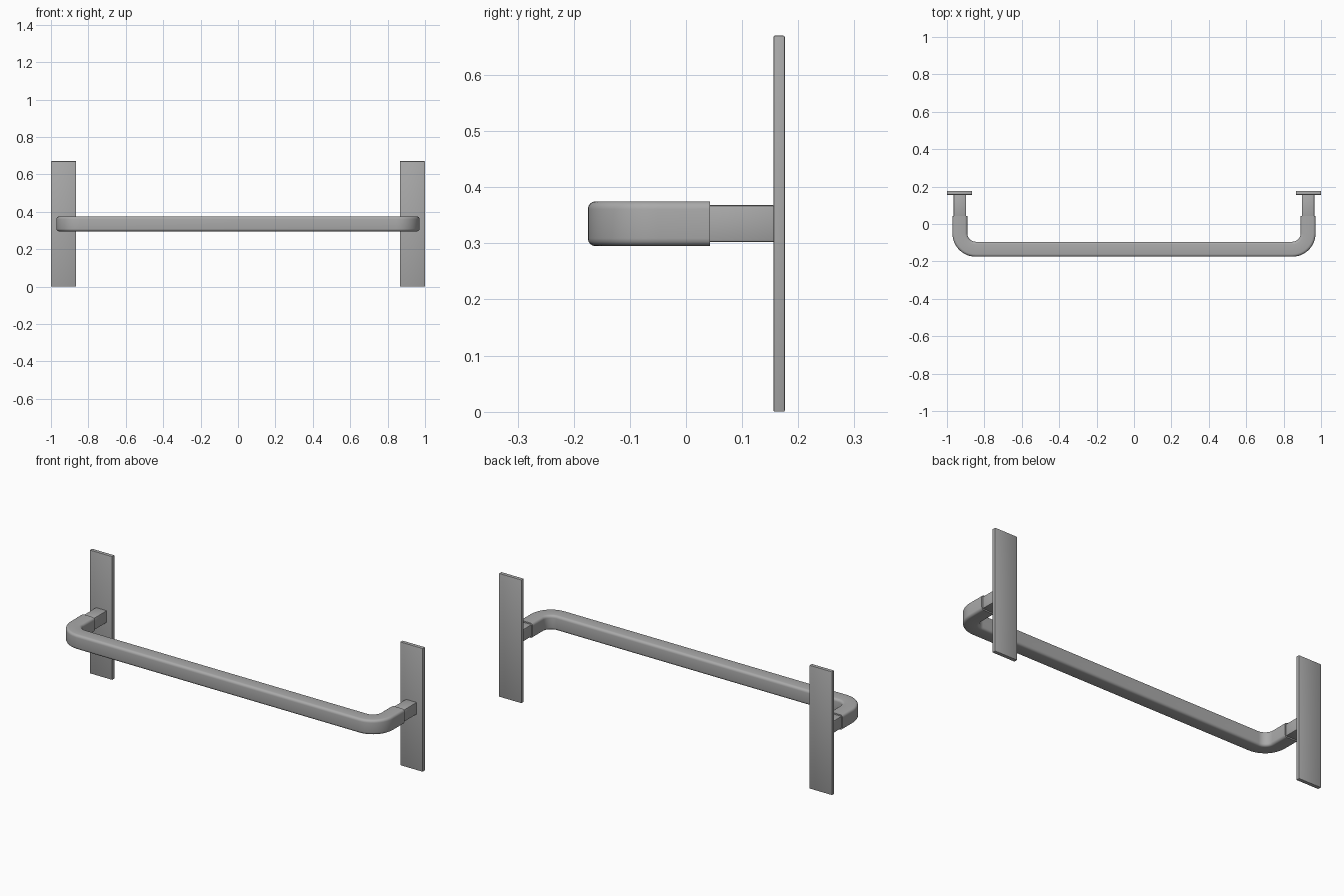
import bpy
import bmesh
from math import sin, cos, pi
from mathutils import Vector

cube = bpy.data.objects.get("Cube")
if cube:
    bpy.data.objects.remove(cube)

metal = bpy.data.materials.new("satin grey metal")
metal.use_nodes = True
GREY = (0.4, 0.4, 0.4, 1)
metal.diffuse_color = GREY
metal.node_tree.nodes["Principled BSDF"].inputs["Base Color"].default_value = GREY


def finish(name, bm):
    bmesh.ops.recalc_face_normals(bm, faces=bm.faces)
    mesh = bpy.data.meshes.new(name)
    bm.to_mesh(mesh)
    bm.free()
    mesh.materials.append(metal)
    obj = bpy.data.objects.new(name, mesh)
    bpy.context.collection.objects.link(obj)
    bpy.ops.object.select_all(action="DESELECT")
    obj.select_set(True)
    bpy.context.view_layer.objects.active = obj
    bpy.ops.object.shade_smooth_by_angle(angle=pi / 6)
    return obj


def box(name, low, high, bevel):
    low, high = Vector(low), Vector(high)
    bm = bmesh.new()
    bmesh.ops.create_cube(bm, size=1)
    bmesh.ops.scale(bm, vec=high - low, verts=bm.verts)
    bmesh.ops.translate(bm, vec=(low + high) / 2, verts=bm.verts)
    bmesh.ops.bevel(bm, geom=bm.edges[:], offset=bevel, segments=2,
                    profile=0.5, affect="EDGES")
    return finish(name, bm)


def rounded_square(half, radius, steps=4):
    """Cross-section points, counter-clockwise."""
    points = []
    for corner in range(4):
        mid = pi / 4 + corner * pi / 2
        cx = (half - radius) * (1 if cos(mid) > 0 else -1)
        cy = (half - radius) * (1 if sin(mid) > 0 else -1)
        for i in range(steps + 1):
            a = corner * pi / 2 + i * pi / 2 / steps
            points.append((cx + radius * cos(a), cy + radius * sin(a)))
    return points


# Handle bar: rounded square section swept along a U-shaped path
LEG_X, BAR_Y, END_Y, BAR_Z = 0.931, -0.135, 0.043, 0.335
BEND, STEPS = 0.085, 12
path = [(Vector((-LEG_X, END_Y, BAR_Z)), Vector((-1, 0, 0)))]
for side, start in ((-1, pi), (1, 1.5 * pi)):
    for i in range(STEPS + 1):
        a = start + i * pi / 2 / STEPS
        out = Vector((cos(a), sin(a), 0))
        centre = Vector((side * (LEG_X - BEND), BAR_Y + BEND, BAR_Z))
        path.append((centre + out * BEND, out))
path.append((Vector((LEG_X, END_Y, BAR_Z)), Vector((1, 0, 0))))

bm = bmesh.new()
section = rounded_square(0.04, 0.014)
rings = [[bm.verts.new(p + out * u + Vector((0, 0, v))) for u, v in section]
         for p, out in path]
for a, b in zip(rings, rings[1:]):
    for i in range(len(a)):
        j = (i + 1) % len(a)
        bm.faces.new((a[i], a[j], b[j], b[i]))
bm.faces.new(rings[0])
bm.faces.new(rings[-1])
finish("handle_bar", bm)

# Mounting posts and wall plates on both sides
for side, label in ((1, "left"), (-1, "right")):
    x = side * LEG_X
    box(label + "_post", (x - 0.033, END_Y - 0.02, BAR_Z - 0.033),
        (x + 0.033, 0.16, BAR_Z + 0.033), 0.005)
    x = side * 0.9325
    box(label + "_wall_plate", (x - 0.0675, 0.156, 0),
        (x + 0.0675, 0.176, 0.67), 0.002)
